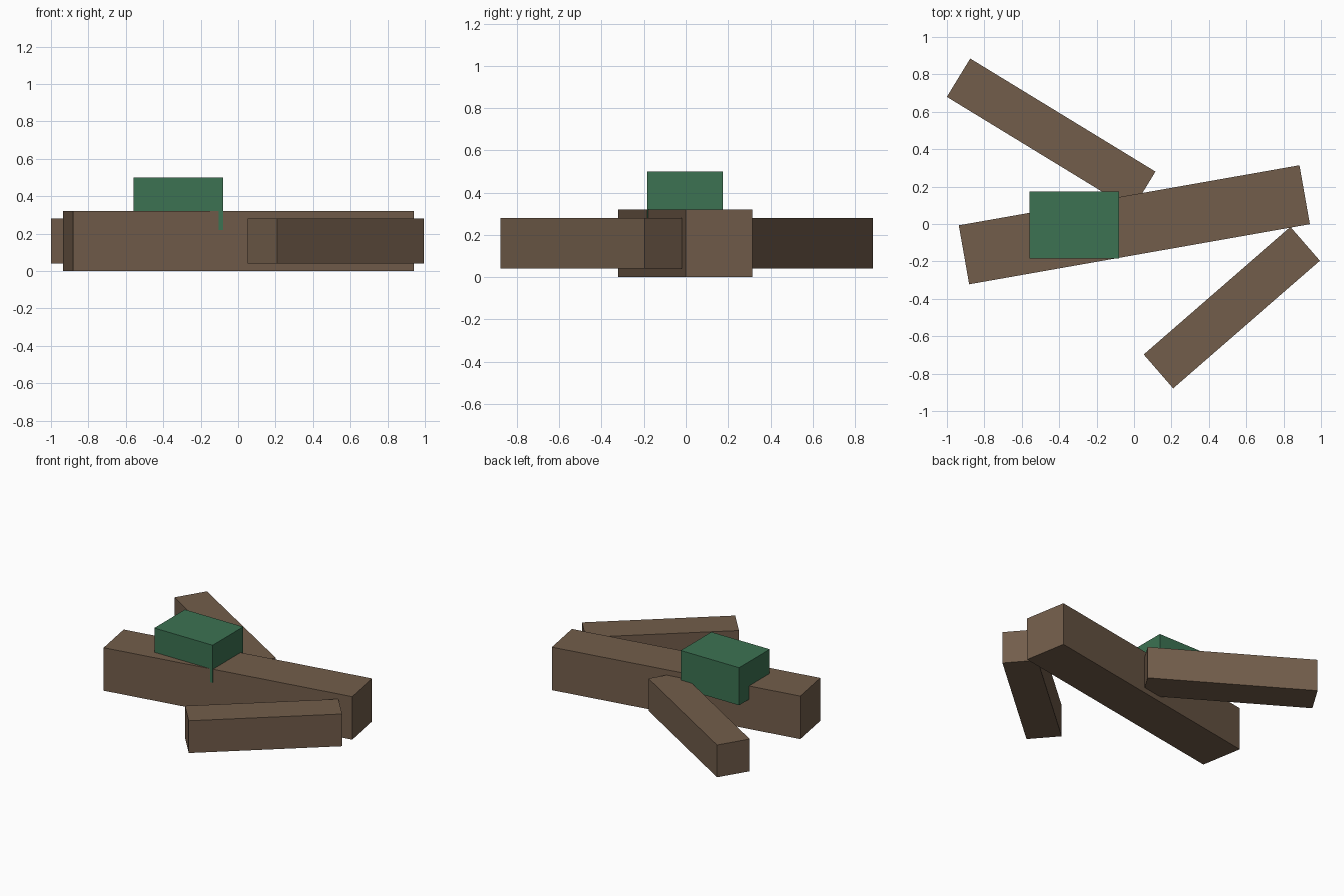
import bpy
from math import radians

if "Cube" in bpy.data.objects:
    bpy.data.objects.remove(bpy.data.objects["Cube"])


def make_material(name, color):
    mat = bpy.data.materials.new(name)
    mat.diffuse_color = (*color, 1.0)
    mat.use_nodes = True
    mat.node_tree.nodes["Principled BSDF"].inputs["Base Color"].default_value = mat.diffuse_color
    return mat


def add_box(name, center, size, angle, mat):
    """Box of the given size, turned about the vertical axis."""
    bpy.ops.mesh.primitive_cube_add(size=1, location=center,
                                    rotation=(0, 0, radians(angle)))
    obj = bpy.context.object
    obj.name = name
    obj.scale = size
    bpy.ops.object.transform_apply(location=False, rotation=False, scale=True)
    obj.data.materials.append(mat)
    return obj


bark = make_material("bark", (0.17, 0.11, 0.07))
moss = make_material("moss", (0.045, 0.17, 0.085))

# Large log lying on the ground
add_box("main_log", (0.002, -0.004, 0.16), (1.85, 0.32, 0.32), 10, bark)

# Two thinner logs, floating slightly above ground level
add_box("back_log", (-0.443, 0.48, 0.16), (1.16, 0.24, 0.24), -31.4, bark)
add_box("front_log", (0.523, -0.447, 0.16), (1.04, 0.24, 0.24), 41, bark)

# Moss block sunk into the top of the large log
add_box("moss_patch", (-0.32, -0.005, 0.36), (0.48, 0.36, 0.28), 0, moss)
